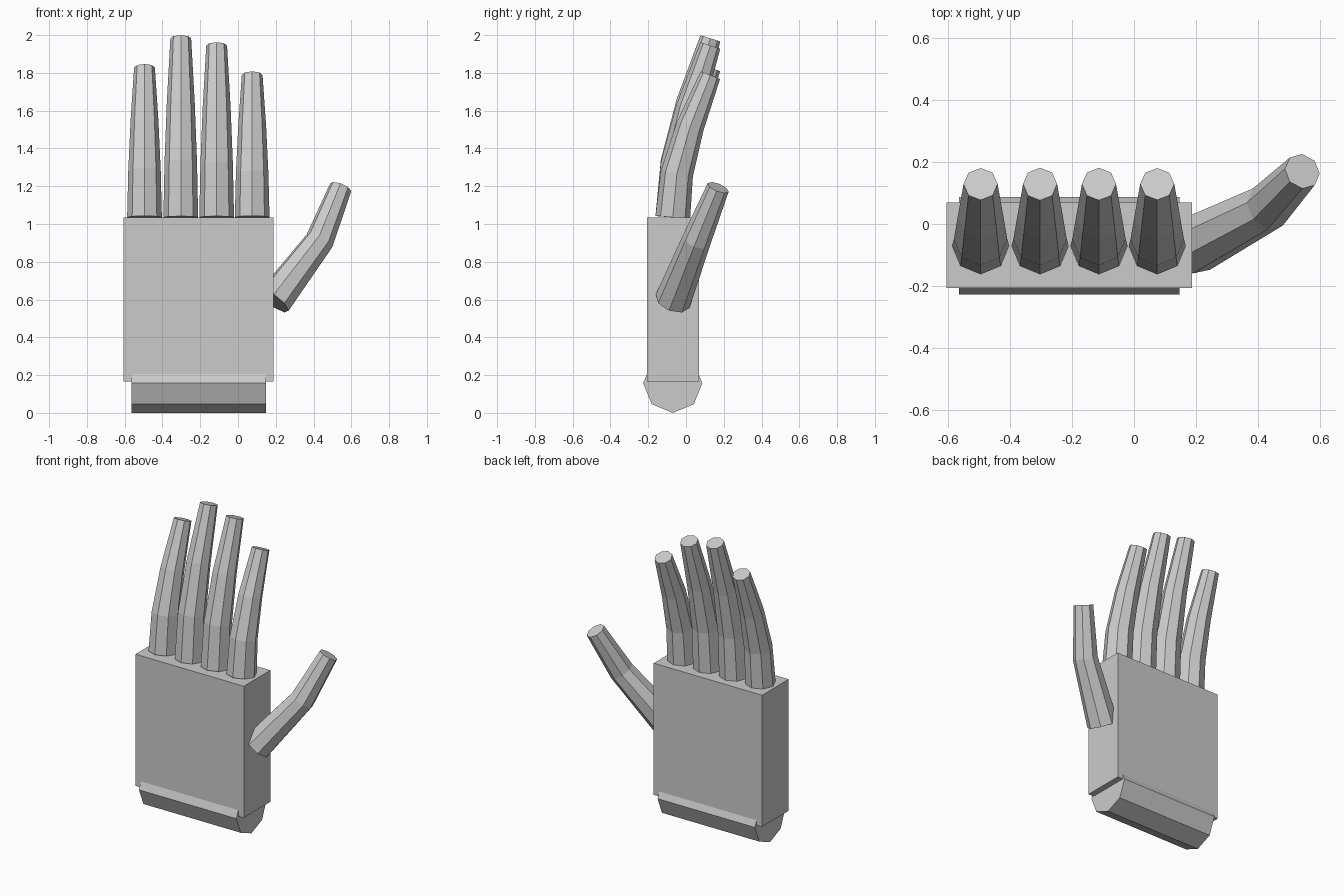
import bpy, bmesh, math
from mathutils import Vector

default = bpy.data.objects.get("Cube")
if default:
    bpy.data.objects.remove(default, do_unlink=True)

grey = bpy.data.materials.new("plain_grey")
grey.use_nodes = True
colour = (0.6, 0.6, 0.6, 1)
grey.diffuse_color = colour
grey.node_tree.nodes["Principled BSDF"].inputs["Base Color"].default_value = colour


def finish(name, bm):
    bmesh.ops.recalc_face_normals(bm, faces=bm.faces)
    mesh = bpy.data.meshes.new(name)
    bm.to_mesh(mesh)
    bm.free()
    mesh.materials.append(grey)
    obj = bpy.data.objects.new(name, mesh)
    bpy.context.collection.objects.link(obj)
    return obj


def loft(name, centres, radii, sides=8):
    """Capped tube whose rings follow the bend of the path."""
    pts = [Vector(c) for c in centres]
    steps = [(b - a).normalized() for a, b in zip(pts, pts[1:])]
    dirs = [(a + b).normalized() for a, b in zip(steps[:1] + steps, steps + steps[-1:])]
    bm = bmesh.new()
    rings = []
    for p, d, r in zip(pts, dirs, radii):
        u = Vector((1, 0, 0))
        u = (u - d * u.dot(d)).normalized()
        v = d.cross(u)
        angles = [math.tau * i / sides for i in range(sides)]
        rings.append([bm.verts.new(p + r * (math.cos(a) * u + math.sin(a) * v)) for a in angles])
    for low, high in zip(rings, rings[1:]):
        for i in range(sides):
            j = (i + 1) % sides
            bm.faces.new((low[i], low[j], high[j], high[i]))
    bm.faces.new(rings[0])
    bm.faces.new(rings[-1])
    return finish(name, bm)


# Palm block
palm_low, palm_high = Vector((-0.605, -0.207, 0.165)), Vector((0.187, 0.07, 1.035))
bm = bmesh.new()
bmesh.ops.create_cube(bm, size=1)
bmesh.ops.scale(bm, vec=palm_high - palm_low, verts=bm.verts)
bmesh.ops.translate(bm, vec=(palm_low + palm_high) / 2, verts=bm.verts)
finish("palm", bm)

# Wrist: octagonal bar lying across the bottom of the palm
bm = bmesh.new()
bmesh.ops.create_cone(bm, cap_ends=True, segments=8, radius1=0.157, radius2=0.157, depth=0.712)
for vert in bm.verts:
    x, y, z = vert.co
    vert.co = (z - 0.209, y - 0.07, x + 0.157)
finish("wrist", bm)

# Four fingers, curling back and tapering, differing only in length
names = ("little_finger", "middle_finger", "ring_finger", "index_finger")
names = ("index_finger", "middle_finger", "ring_finger", "little_finger")
for name, x, tip in zip(names, (-0.495, -0.303, -0.113, 0.075), (1.828, 1.983, 1.945, 1.788)):
    base = palm_high.z
    path = [(x, y, base + (tip - base) * t)
            for y, t in ((-0.07, 0), (-0.048, 0.31), (0.022, 0.64), (0.129, 1))]
    loft(name, path, (0.092, 0.086, 0.074, 0.055))

# Thumb, rooted in the side of the palm
loft("thumb", [(0.19, -0.07, 0.593), (0.432, 0.055, 0.912), (0.543, 0.17, 1.193)],
     (0.096, 0.077, 0.06))
